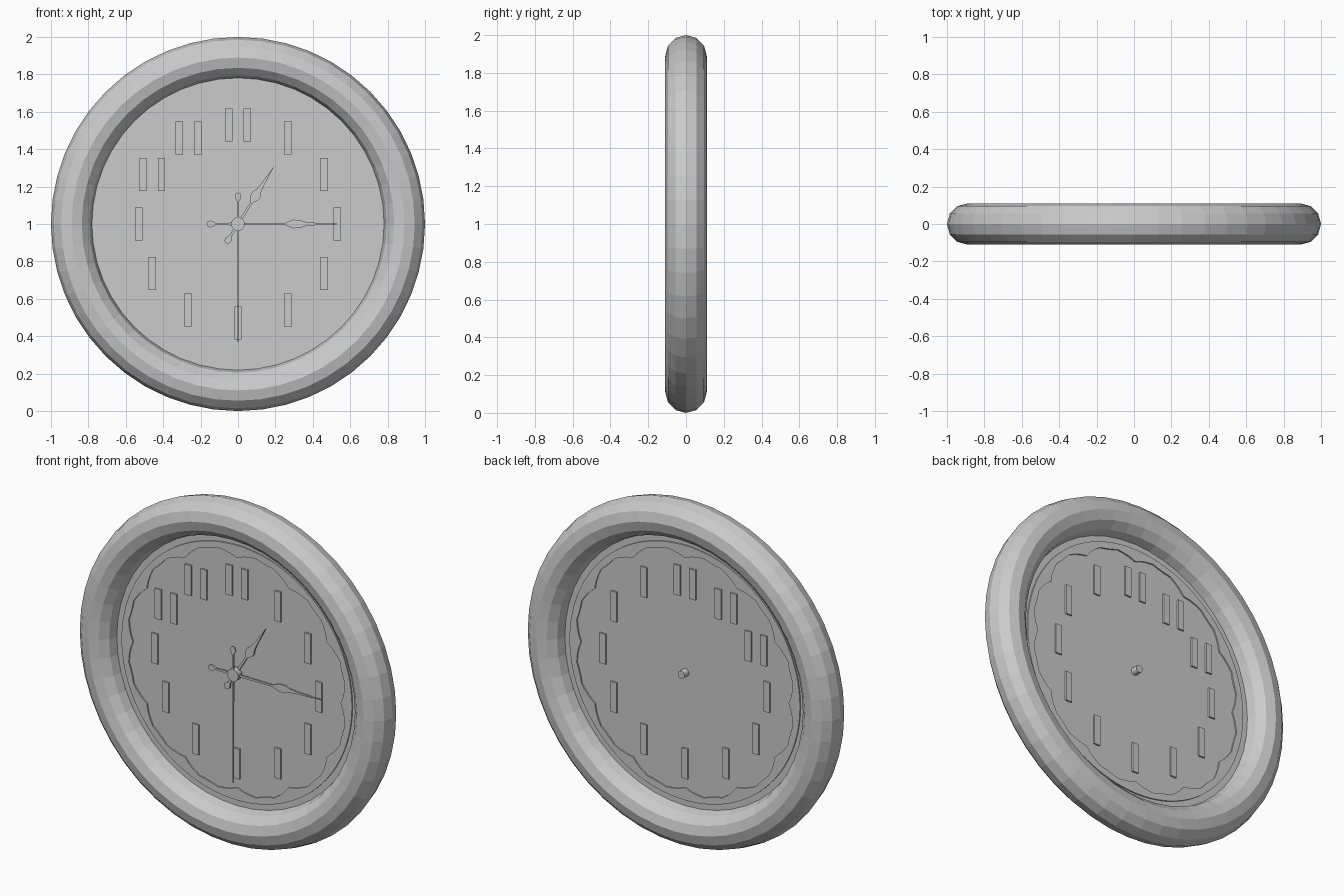
import bpy, bmesh
from math import sin, cos, pi, radians

if "Cube" in bpy.data.objects:
    bpy.data.objects.remove(bpy.data.objects["Cube"])

CZ = 1.0  # height of the clock centre


def finish(name, bm):
    bmesh.ops.recalc_face_normals(bm, faces=bm.faces)
    me = bpy.data.meshes.new(name)
    bm.to_mesh(me)
    bm.free()
    ob = bpy.data.objects.new(name, me)
    bpy.context.collection.objects.link(ob)
    return ob


def prism(name, outline, y0, y1):
    """Solid from a closed outline of (x, z) points, spanning y0..y1."""
    bm = bmesh.new()
    face = bm.faces.new([bm.verts.new((x, y0, CZ + z)) for x, z in outline])
    ext = bmesh.ops.extrude_face_region(bm, geom=[face], use_keep_orig=True)
    for v in ext["geom"]:
        if isinstance(v, bmesh.types.BMVert):
            v.co.y = y1
    return finish(name, bm)


def circle(r, n):
    return [(r * sin(2 * pi * i / n), r * cos(2 * pi * i / n)) for i in range(n)]


def band(name, inner, outer, y0, y1):
    """Ring-shaped solid between two outlines with the same point count."""
    bm = bmesh.new()
    loops = [[bm.verts.new((x, y, CZ + z)) for x, z in pts]
             for pts, y in ((inner, y0), (outer, y0), (outer, y1), (inner, y1))]
    n = len(inner)
    for k in range(4):
        a, b = loops[k], loops[(k + 1) % 4]
        for i in range(n):
            j = (i + 1) % n
            bm.faces.new((a[i], a[j], b[j], b[i]))
    return finish(name, bm)


def hand(name, profile, clock_deg, y0, y1):
    """Mirror (distance, half width) pairs about the hand's axis, then turn it."""
    a = radians(clock_deg)
    pts = [(w, d) for d, w in profile] + [(-w, d) for d, w in reversed(profile) if w > 0]
    turned = [(x * cos(a) + z * sin(a), -x * sin(a) + z * cos(a)) for x, z in pts]
    return prism(name, turned, y0, y1)


# Round faceted rim
bpy.ops.mesh.primitive_torus_add(major_segments=48, minor_segments=12,
                                 major_radius=0.89, minor_radius=0.11,
                                 location=(0, 0, CZ), rotation=(pi / 2, 0, 0))
bpy.context.object.name = "rim"

# Thin dial plate
prism("dial", circle(0.785, 48), -0.004, 0.004)

# Raised border with twelve scallops
dips = (0.672, 0.688, 0.70, 0.71, 0.705, 0.705, 0.71, 0.70, 0.688)
n = 12 * len(dips)
scallop = [(dips[i % len(dips)] * sin(2 * pi * i / n),
            dips[i % len(dips)] * cos(2 * pi * i / n)) for i in range(n)]
band("scalloped_border", scallop, circle(0.745, n), -0.012, 0.012)

# Plain upright hour markers, doubled for the last three hours
for hour in range(1, 13):
    a = radians(30 * hour)
    r = 0.53
    offsets = (-0.05, 0.05) if hour >= 10 else (0,)
    for k, off in enumerate(offsets):
        cx, cz = r * sin(a) + off, r * cos(a)
        w, h = 0.02, 0.088
        prism(f"hour_marker_{hour}_{k + 1}",
              [(cx - w, cz - h), (cx + w, cz - h), (cx + w, cz + h), (cx - w, cz + h)],
              -0.014, 0.014)

# Hands: knobbed tail, slim shaft and leaf-shaped blade
hand("hour_hand",
     [(-0.122, 0), (-0.115, 0.013), (-0.10, 0.019), (-0.085, 0.013), (-0.075, 0.006),
      (-0.03, 0.008), (0.13, 0.006), (0.145, 0.012), (0.165, 0.024), (0.185, 0.026),
      (0.21, 0.015), (0.25, 0.009), (0.365, 0)],
     32, -0.026, -0.016)
hand("minute_hand",
     [(-0.168, 0), (-0.162, 0.012), (-0.147, 0.018), (-0.132, 0.012), (-0.12, 0.005),
      (-0.03, 0.007), (0.25, 0.005), (0.27, 0.014), (0.295, 0.023), (0.33, 0.022),
      (0.36, 0.011), (0.42, 0.006), (0.56, 0)],
     90, -0.038, -0.028)
hand("second_hand",
     [(-0.168, 0), (-0.162, 0.012), (-0.147, 0.017), (-0.132, 0.012), (-0.12, 0.005),
      (0, 0.004), (0.63, 0.003)],
     180, -0.048, -0.040)

# Spindle through the dial and cap over the hands
prism("spindle", circle(0.022, 16), -0.04, 0.045)
prism("hand_cap", circle(0.036, 20), -0.05, -0.015)
